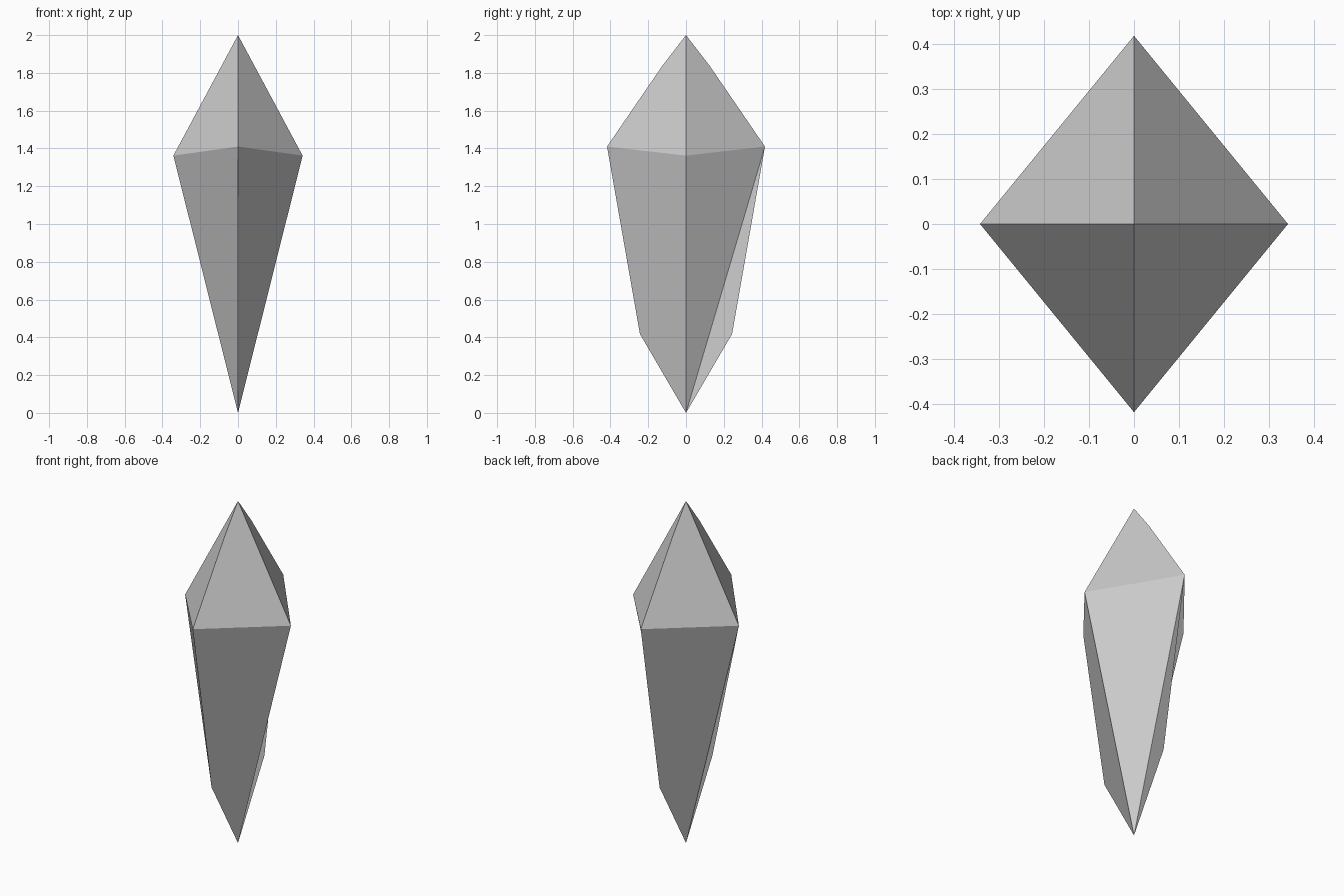
import bpy
import bmesh

# Remove the default cube
cube = bpy.data.objects.get("Cube")
if cube:
    bpy.data.objects.remove(cube, do_unlink=True)

# Pale stone material
stone = bpy.data.materials.new("pale_grey_stone")
stone.use_nodes = True
colour = (0.6, 0.6, 0.6, 1.0)
stone.diffuse_color = colour
stone.node_tree.nodes["Principled BSDF"].inputs["Base Color"].default_value = colour

# Keel outline as (distance from axis, height), tip to foot
KEEL = [(0, 2), (0.125, 1.838), (0.418, 1.41), (0.244, 0.418), (0, 0)]
SIDE = (0.342, 1.362)

bm = bmesh.new()
tip = bm.verts.new((0, 0, KEEL[0][1]))
foot = bm.verts.new((0, 0, KEEL[-1][1]))
keels = {s: [bm.verts.new((0, s * y, z)) for y, z in KEEL[1:-1]] for s in (-1, 1)}


def facet(corners, flip):
    """Flat four-sided facet; its fold runs from the first to the third corner."""
    a, b, c, d = corners
    bm.faces.new((a, d, c, b) if flip else (a, b, c, d))


# Crystal: each quarter has an upper and a lower facet
for sx in (-1, 1):
    corner = bm.verts.new((sx * SIDE[0], 0, SIDE[1]))
    for sy, (shoulder, girdle, heel) in keels.items():
        flip = sx == sy
        facet((corner, tip, shoulder, girdle), flip)
        # One lower facet folds outward, the others inward along the keel
        if sx < 0 and sy < 0:
            facet((corner, girdle, heel, foot), flip)
        else:
            facet((girdle, heel, foot, corner), flip)

mesh = bpy.data.meshes.new("crystal")
bm.to_mesh(mesh)
bm.free()
mesh.materials.append(stone)
crystal = bpy.data.objects.new("crystal", mesh)
bpy.context.collection.objects.link(crystal)
